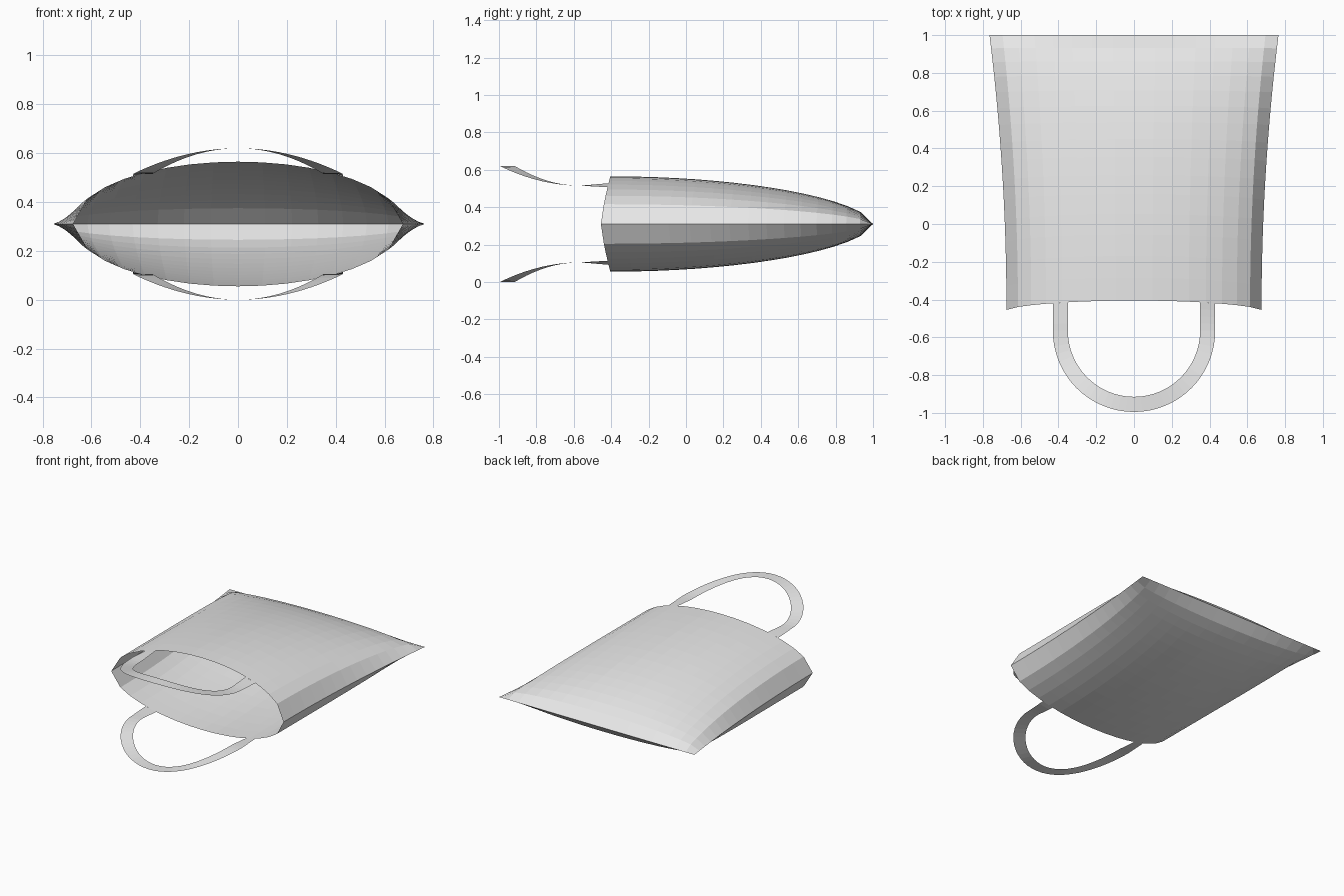
import bpy
import bmesh
import math

cube = bpy.data.objects.get("Cube")
if cube:
    bpy.data.objects.remove(cube, do_unlink=True)

MID = 0.31        # height of the side seam
BULGE = 0.255     # half thickness at the open end
COLS, ROWS = 16, 15

fabric = bpy.data.materials.new("light_grey_fabric")
fabric.use_nodes = True
grey = (0.8, 0.8, 0.8, 1)
fabric.diffuse_color = grey
fabric.node_tree.nodes["Principled BSDF"].inputs["Base Color"].default_value = grey


def sheet(name, rows, flip):
    """Skin a grid of points as an open, single-layer surface."""
    bm = bmesh.new()
    grid = [[bm.verts.new(p) for p in row] for row in rows]
    for a, b in zip(grid, grid[1:]):
        for i in range(len(a) - 1):
            bm.faces.new((a[i], a[i + 1], b[i + 1], b[i]))
    bmesh.ops.remove_doubles(bm, verts=bm.verts, dist=0.0001)
    if flip:
        bmesh.ops.reverse_faces(bm, faces=bm.faces)
    mesh = bpy.data.meshes.new(name)
    bm.to_mesh(mesh)
    bm.free()
    mesh.materials.append(fabric)
    obj = bpy.data.objects.new(name, mesh)
    bpy.context.scene.collection.objects.link(obj)
    return obj


def panel_point(i, j, side):
    """Pillow-shaped panel: open at the front, pinched at sides and back."""
    t = 2 * i / COLS - 1
    s = t * (1 + 0.17 * (1 - t * t))
    v = j / ROWS
    v *= 1 + 0.3 * (1 - v)
    arch = math.sqrt(max(0, 1 - s * s))
    mouth = -0.455 + 0.05 * arch ** 1.3
    y = mouth + (1 - mouth) * v
    half_width = 0.675 + 0.09 * ((y + 0.455) / 1.455) ** 2
    height = BULGE * arch * max(0, 1 - v * v) ** 0.58
    return (half_width * s, y, MID + side * height)


def strap_rows(side):
    """Flat ribbon loop: two legs joined by a half circle that lifts outward."""
    steps, leg, centre = 32, 4, -0.565
    half = []
    for radius in (0.35, 0.43):
        line = []
        # The leg begins on the curved mouth and flattens towards the loop
        arch = math.sqrt(1 - (radius / 0.675) ** 2)
        start = -0.455 + 0.05 * arch ** 1.3
        for k in range(leg):
            f = k / leg
            z = BULGE * arch * (1 - f) + 0.205 * f
            line.append((radius, start + (centre - start) * f, MID + side * z))
        for k in range(steps + 1):
            a = math.pi * k / steps
            lift = 0.205 + 0.105 * math.sin(a) ** 2
            line.append((radius * math.cos(a), centre - radius * math.sin(a), MID + side * lift))
        line += [(-x, y, z) for x, y, z in reversed(line[:leg])]
        half.append(line)
    return half


# Bag panels and handles, mirrored about the seam
for label, side in (("upper", 1), ("lower", -1)):
    rows = [[panel_point(i, j, side) for i in range(COLS + 1)] for j in range(ROWS + 1)]
    sheet(label + "_bag_panel", rows, side < 0)
    sheet(label + "_strap", strap_rows(side), side > 0)
